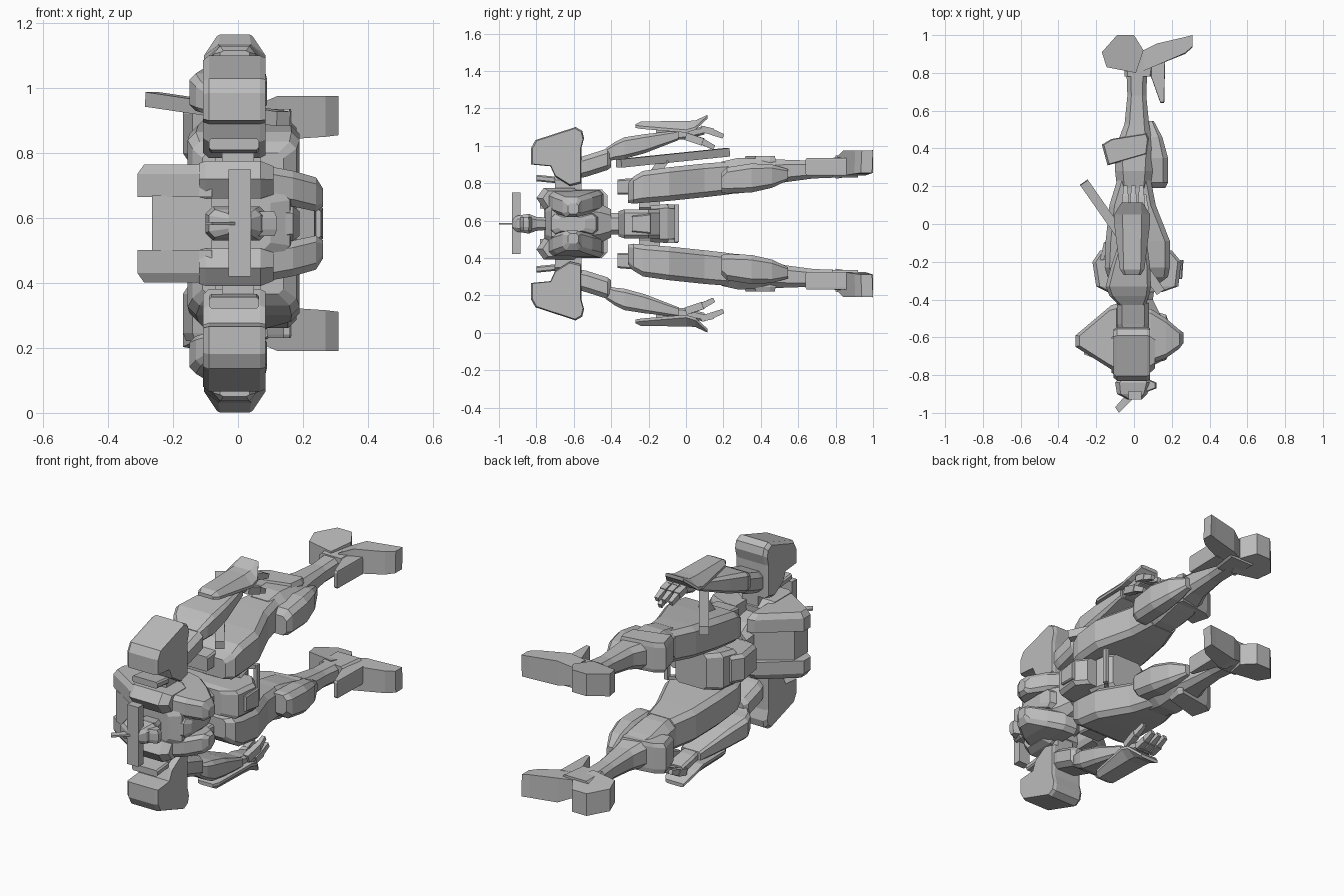
import bpy, bmesh
from mathutils import Vector

ZC = 0.583  # plane of symmetry
grey = bpy.data.materials.new("armour_grey")
grey.diffuse_color = (0.5, 0.5, 0.5, 1)


def make(name, rings, mirror=False):
    """Skin a list of equal-length point rings and cap the ends."""
    for side in ((0, 1) if mirror else (0,)):
        bm = bmesh.new()
        vs = [[bm.verts.new((x, y, 2 * ZC - z if side else z)) for x, y, z in r] for r in rings]
        n = len(vs[0])
        for a, b in zip(vs, vs[1:]):
            for i in range(n):
                j = (i + 1) % n
                bm.faces.new((a[i], a[j], b[j], b[i]))
        bm.faces.new(vs[0])
        bm.faces.new(vs[-1])
        bmesh.ops.recalc_face_normals(bm, faces=bm.faces)
        me = bpy.data.meshes.new(name)
        bm.to_mesh(me)
        bm.free()
        me.materials.append(grey)
        ob = bpy.data.objects.new(name + ("_lower" if side else "_upper" if mirror else ""), me)
        bpy.context.collection.objects.link(ob)


def loft(name, stations, mirror=False, c=0.22):
    """Chamfered boxes (y, x0, x1, z0, z1) joined along y."""
    rings = []
    for y, x0, x1, z0, z1 in stations:
        k = c * min(x1 - x0, z1 - z0)
        rings.append([(x0 + k, y, z0), (x1 - k, y, z0), (x1, y, z0 + k), (x1, y, z1 - k),
                      (x1 - k, y, z1), (x0 + k, y, z1), (x0, y, z1 - k), (x0, y, z0 + k)])
    make(name, rings, mirror)


def xloft(name, stations, mirror=False, c=0.2):
    """Chamfered boxes (x, y0, y1, z0, z1) joined along x."""
    rings = []
    for x, y0, y1, z0, z1 in stations:
        k = c * min(y1 - y0, z1 - z0)
        rings.append([(x, y0 + k, z0), (x, y1 - k, z0), (x, y1, z0 + k), (x, y1, z1 - k),
                      (x, y1 - k, z1), (x, y0 + k, z1), (x, y0, z1 - k), (x, y0, z0 + k)])
    make(name, rings, mirror)


def prism(name, poly, axis, layers, mirror=False, tilt=0):
    """Extrude a profile along x (profile y,z) or z (profile x,y); layers are (offset, scale)."""
    cu = sum(p[0] for p in poly) / len(poly)
    cv = sum(p[1] for p in poly) / len(poly)
    rings = []
    for d, s in layers:
        pts = [(cu + (u - cu) * s, cv + (v - cv) * s) for u, v in poly]
        rings.append([(d, u, v) if axis == 'x' else (u, v, d + tilt * (v - cv)) for u, v in pts])
    make(name, rings, mirror)


def bar(name, a, b, w, h, w2=None, h2=None, mirror=False):
    """Rectangular bar from a to b; w across, h in height."""
    a, b = Vector(a), Vector(b)
    d = (b - a).normalized()
    ref = Vector((0, 0, 1)) if abs(d.z) < 0.9 else Vector((0, 1, 0))
    s = d.cross(ref).normalized()
    u = s.cross(d)
    rings = [[p + s * i * p_w / 2 + u * j * p_h / 2 for i, j in ((-1, -1), (1, -1), (1, 1), (-1, 1))]
             for p, p_w, p_h in ((a, w, h), (b, w2 or w, h2 or h))]
    make(name, rings, mirror)


# Head: helmet, face, cross fin and crest
loft("helmet", [(-.93, -.03, .04, .555, .61), (-.90, -.09, .07, .54, .626),
                (-.84, -.10, .09, .53, .636), (-.80, -.06, .07, .545, .62), (-.74, -.05, .05, .55, .615)])
prism("face_guard", [(.04, -.90), (.12, -.87), (.12, -.84), (.05, -.81)], 'z',
      [(.545, .8), (.565, 1), (.60, 1), (.62, .8)])
loft("cross_fin", [(-.93, -.03, .04, .42, .75), (-.885, -.03, .04, .42, .75)], c=.02)
prism("crest", [(-.10, -.97), (-.08, -1.0), (.01, -.91), (-.03, -.89)], 'z', [(.578, 1), (.588, 1)])

# Torso: chest, slanted chest pods, collar pods, cockpit, abdomen
loft("chest", [(-.75, -.10, .10, .48, .69), (-.72, -.11, .16, .46, .71), (-.57, -.12, .18, .46, .71),
               (-.46, -.10, .13, .48, .69), (-.40, -.09, .10, .51, .66)])
xloft("chest_pod", [(.02, -.74, -.44, .65, .765), (.09, -.74, -.45, .645, .76), (.17, -.71, -.50, .635, .745),
                    (.24, -.66, -.56, .62, .725), (.262, -.63, -.575, .635, .69)], True)
prism("collar_pod", [(-.80, .72), (-.76, .775), (-.60, .775), (-.555, .74), (-.56, .66), (-.61, .65), (-.76, .66)],
      'x', [(-.12, .9), (-.10, 1), (.07, 1), (.11, .75)], True)
xloft("cockpit", [(.10, -.74, -.46, .52, .645), (.17, -.72, -.48, .53, .635), (.19, -.68, -.54, .545, .62)])
loft("abdomen", [(-.46, -.10, .13, .50, .665), (-.40, -.08, .10, .525, .64), (-.33, -.08, .11, .525, .64)])

# Backpack with a wedge on each side
prism("backpack", [(-.08, -.76), (-.265, -.69), (-.265, -.57), (-.08, -.44)], 'z', [(.50, 1), (.67, 1)])
prism("backpack_wedge", [(-.08, -.78), (-.12, -.77), (-.31, -.65), (-.31, -.59), (-.12, -.43), (-.08, -.42)],
      'z', [(.665, 1), (.735, 1), (.765, .85)], True)

# Pelvis, waist armour and the thin guard rail in front of the hips
loft("pelvis", [(-.36, -.14, .15, .515, .65), (-.33, -.20, .235, .505, .66), (-.20, -.22, .25, .505, .66),
                (-.14, -.18, .20, .505, .66)], c=.12)
loft("hip_frame", [(-.19, -.18, .15, .485, .68), (-.10, -.16, .13, .48, .688), (-.05, -.09, .10, .485, .68)], c=.1)
loft("front_plate", [(-.29, .20, .255, .54, .625), (-.19, .20, .262, .53, .636)], c=.1)
bar("hip_rail", (.15, -.05, .485), (.15, -.05, .685), .02, .025)
bar("hip_rail_arm", (.15, -.05, .675), (.10, -.10, .675), .02, .02, mirror=True)

# Shoulder armour, trim tab and inner joint
prism("shoulder_armour", [(-.83, .90), (-.83, .985), (-.805, 1.03), (-.59, 1.10), (-.555, 1.08), (-.545, 1.04),
                          (-.56, .985), (-.56, .80), (-.62, .785), (-.70, .835), (-.725, .89)],
      'x', [(-.108, .9), (-.09, 1), (.068, 1), (.085, .95)], True)
loft("shoulder_tab", [(-.80, -.09, .065, .81, .845), (-.70, -.09, .065, .80, .835)], True)
loft("shoulder_joint", [(-.70, -.05, .05, .72, .84), (-.56, -.05, .05, .72, .84)], True)

# Arms
loft("upper_arm", [(-.60, -.07, .07, .82, .93), (-.53, -.09, .08, .835, .95), (-.42, -.09, .08, .87, .985),
                   (-.40, -.07, .06, .885, .975)], True)
loft("forearm", [(-.43, -.08, .06, .915, .985), (-.38, -.13, .08, .925, 1.02), (-.33, -.15, .09, .93, 1.045),
                 (-.22, -.12, .085, .96, 1.062), (-.04, -.06, .06, 1.03, 1.082)], True, c=.17)
make("forearm_shield", [[(-.01 - w, y, z0), (-.01 + w, y, z0), (-.01 + w, y, z0 + .015),
                         (-.01 + t, y, z1), (-.01 - t, y, z1), (-.01 - w, y, z0 + .015)]
                        for y, w, t, z0, z1 in ((-.27, .045, .035, 1.095, 1.115), (-.24, .065, .045, 1.09, 1.13),
                                                (.00, .095, .05, 1.07, 1.132), (.05, .095, .05, 1.085, 1.135),
                                                (.115, .055, .045, 1.145, 1.165))], True)
loft("shield_mount", [(-.16, -.03, .03, 1.03, 1.10), (-.06, -.03, .03, 1.05, 1.10)], True)
loft("palm", [(-.07, -.04, .04, 1.03, 1.08), (0, -.055, .055, 1.035, 1.09), (.10, -.05, .05, 1.06, 1.105)], True)
for i in range(3):
    x = -.045 + .042 * i
    bar("finger_base_%d" % (i + 1), (x, .08, 1.09), (x, .145, 1.075), .036, .035, mirror=True)
    bar("finger_tip_%d" % (i + 1), (x, .135, 1.075), (x, .20, 1.05), .032, .034, .022, .025, True)
bar("thumb_base", (.05, .0, 1.05), (.06, .09, 1.02), .035, .04, mirror=True)
bar("thumb_tip", (.06, .08, 1.025), (.055, .15, .99), .03, .035, .02, .025, True)

# Long weapon slung beside the upper thigh
bar("weapon", (.14, -.36, .905), (-.265, .22, .965), .05, .045)
bar("weapon_grip", (-.03, -.11, .93), (-.03, -.18, .84), .04, .05)

# Legs
loft("thigh", [(-.31, -.11, .14, .695, .80), (-.28, -.14, .18, .69, .835), (-.23, -.155, .19, .695, .865),
               (-.09, -.15, .19, .705, .885), (.10, -.13, .115, .725, .905), (.23, -.09, .09, .74, .915)],
     True, c=.15)
loft("hip_tab", [(-.365, -.07, .07, .74, .82), (-.25, -.07, .07, .74, .83)], True, c=.1)
loft("hip_joint", [(-.25, -.05, .06, .65, .74), (-.14, -.05, .06, .65, .74)], True)
loft("calf", [(.19, -.09, .09, .74, .915), (.28, -.10, .10, .745, .935), (.40, -.10, .10, .77, .93),
              (.53, -.05, .08, .805, .925), (.68, -.035, .065, .825, .92), (.81, -.04, .07, .83, .93)], True)
loft("knee_guard", [(.19, .06, .165, .75, .855), (.22, .06, .18, .745, .885), (.35, .06, .18, .75, .905),
                    (.46, .06, .15, .775, .90), (.545, .06, .105, .815, .875)], True)
prism("calf_guard", [(-.17, .42), (-.12, .45), (.07, .48), (.08, .45), (.07, .37), (-.14, .31)], 'z',
      [(.78, .9), (.80, 1), (.92, 1), (.945, .92)], True)

# Feet: tilted heel block, ankle, toe and shin fin
prism("heel", [(-.17, .91), (-.09, 1.0), (0, 1.0), (.05, .92), (.01, .80), (-.145, .83)], 'z',
      [(.84, 1), (.963, 1)], True, tilt=.15)
loft("ankle", [(.78, -.05, .10, .83, .935), (.92, -.05, .12, .83, .945)], True, c=.15)
make("toe", [[(x, y0, z0), (x, y1, z0), (x, y1 + t, z1), (x, y0 + t, z1)]
             for x, y0, y1, z0, z1, t in ((.05, .81, .92, .845, .945, 0), (.12, .84, .955, .84, .975, 0),
                                          (.27, .90, .985, .85, .975, .005), (.31, .935, .995, .855, .975, .005))],
     True)
prism("shin_fin", [(.09, .86), (.09, .78), (.14, .64), (.16, .64), (.165, .87)], 'z',
      [(.84, .95), (.85, 1), (.925, 1), (.935, .95)], True)
